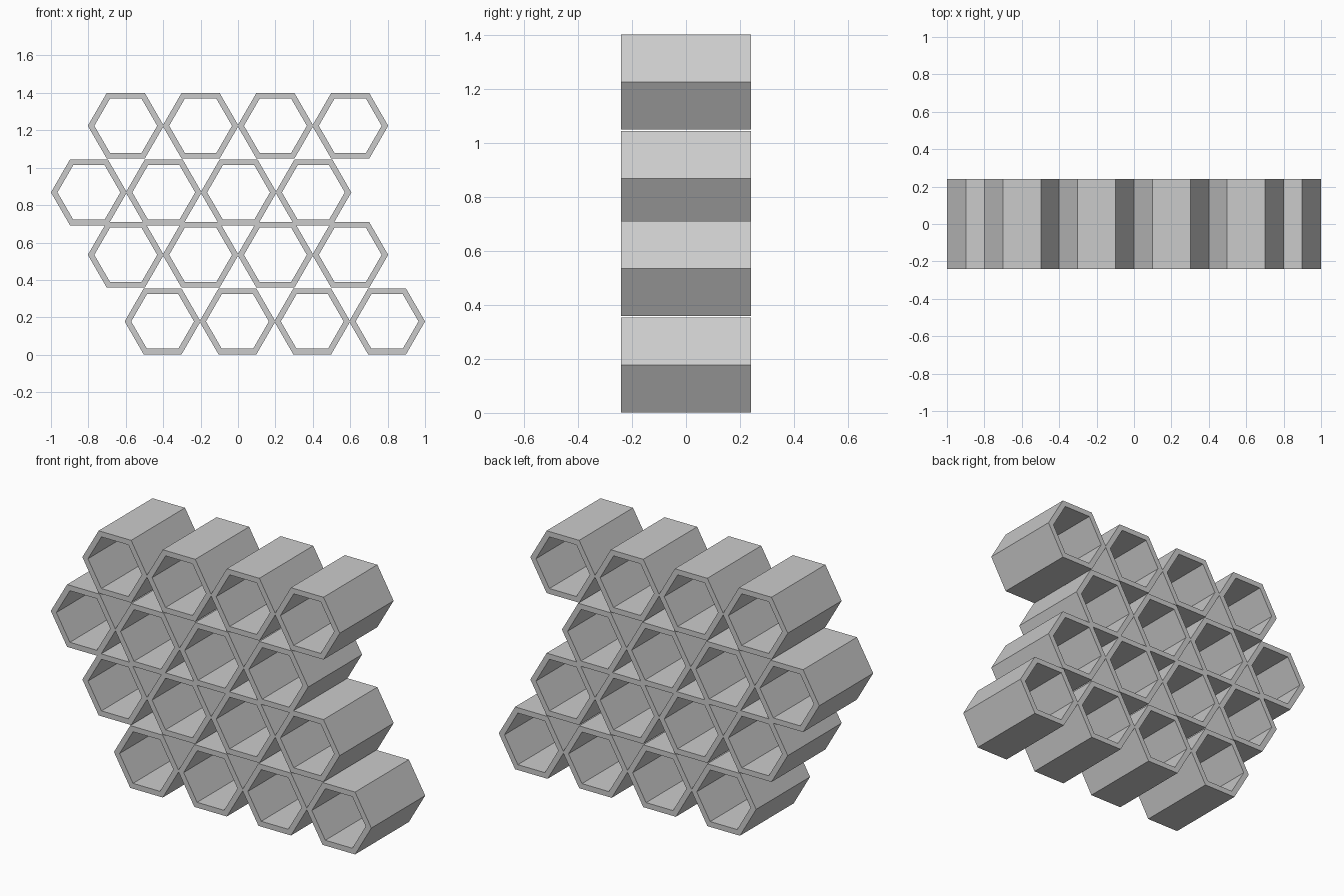
import bpy, bmesh, math

if "Cube" in bpy.data.objects:
    bpy.data.objects.remove(bpy.data.objects["Cube"])

R_OUT, R_IN, HALF_DEPTH, PITCH = 0.203, 0.168, 0.24, 0.4


# One open hexagonal tube, running along y
def hex_tube_mesh():
    bm = bmesh.new()

    def ring(r, y):
        return [bm.verts.new((r * math.cos(i * math.pi / 3), y, r * math.sin(i * math.pi / 3)))
                for i in range(6)]

    rings = [ring(R_OUT, -HALF_DEPTH), ring(R_OUT, HALF_DEPTH),
             ring(R_IN, HALF_DEPTH), ring(R_IN, -HALF_DEPTH)]
    for k in range(4):
        a, b = rings[k], rings[(k + 1) % 4]
        for i in range(6):
            j = (i + 1) % 6
            bm.faces.new((a[i], a[j], b[j], b[i]))
    bmesh.ops.recalc_face_normals(bm, faces=bm.faces)
    me = bpy.data.meshes.new("hex_tube")
    bm.to_mesh(me)
    bm.free()
    return me


tube = hex_tube_mesh()

# Four staggered rows of four cells: (first centre x, centre z)
rows = [(-0.403, 0.178), (-0.6, 0.534), (-0.797, 0.868), (-0.6, 1.224)]
for r, (x0, z) in enumerate(rows, 1):
    for c in range(4):
        ob = bpy.data.objects.new(f"shelf_cell_row{r}_{c + 1}", tube)
        ob.location = (x0 + c * PITCH, 0, z)
        bpy.context.collection.objects.link(ob)
